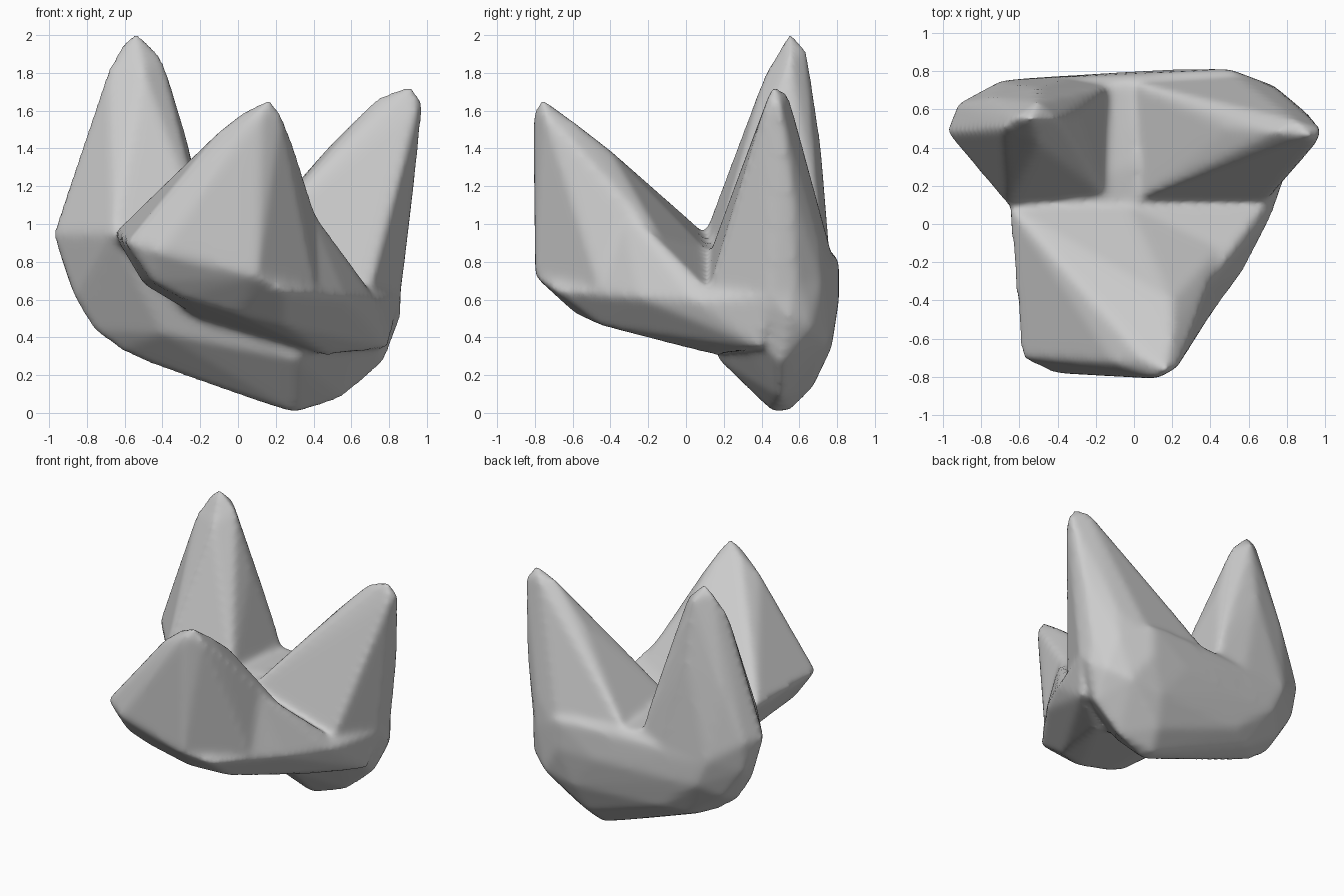
import bpy
import bmesh

cube = bpy.data.objects.get("Cube")
if cube:
    bpy.data.objects.remove(cube, do_unlink=True)

# Points shared by neighbouring lobes
valley_left = (-.66, .1, .95)
valley_mid = (-.03, .1, .87)
valley_right = (.7, .12, .65)
back_notch = (-.03, .75, .83)
left_corner = (-.98, .48, .95)
front_corner = (-.59, -.7, .9)
right_ridge = (.48, -.08, .84)
right_heel = (.42, -.45, .64)
right_side = (.86, .45, .62)

# Rounded rear half of the crown base
rear_base = [
    left_corner, valley_left, valley_mid, valley_right, back_notch, right_side,
    (.3, .46, 0), (.3, .55, .01), (.56, .5, .08), (.77, .5, .26),
    (.86, .55, .5), (.07, .5, .07), (-.17, .5, .17), (.35, .67, .13),
    (-.47, .5, .26), (-.47, .64, .31), (-.62, .48, .33), (-.76, .47, .43),
    (-.75, .62, .5), (-.86, .45, .6), (-.9, .6, .72), (-.6, .76, .6),
    (.2, .81, .6), (.5, .81, .6), (-.3, .78, .6), (.4, .77, .34),
    (-.3, .72, .35), (-.7, .75, .8), (-.92, .63, .94), (.74, .72, .7),
    (.8, .66, .45), (.65, .75, .38), (.86, .58, .8), (.3, .17, .28),
    (-.4, .26, .42), (.5, .81, .82)]

# Shelf that carries the front cusp
front_base = [
    front_corner, valley_left, valley_mid, valley_right, right_heel, right_side,
    (-.61, -.35, .92), (-.42, -.78, .85), (.1, -.8, .72), (.25, -.7, .65),
    (.57, -.25, .61), (.72, .04, .6), (.8, .4, .34),
    (-.45, -.66, .69), (-.3, -.62, .61), (0, -.58, .52), (.25, -.45, .46),
    (.4, -.1, .39), (.48, .17, .3), (-.5, 0, .68), (-.2, .2, .5)]

# Tall rear cusp on the -x side
tall_cusp = [
    left_corner, valley_left, (-.15, .15, .86), (-.14, .72, .9),
    (-.54, .55, 2.02), (-.61, .56, 1.97), (-.4, .55, 1.88),
    (-.69, .5, 1.82), (-.5, .42, 1.8), (-.5, .64, 1.92),
    (-.81, .5, 1.45), (-.28, .55, 1.48), (-.55, .31, 1.4), (-.23, .5, 1.2),
    (-.5, .71, 1.45), (-.75, .66, 1.35), (-.92, .63, .95),
    (-.7, .75, .8), (-.3, .78, .6), (-.6, .76, .6), (-.9, .6, .72)]

# Blade-like rear cusp on the +x side
blade_cusp = [
    valley_right, back_notch, right_side, (.03, .13, .86),
    (.92, .46, 1.74), (.98, .5, 1.64), (.96, .42, 1.63), (.75, .48, 1.68),
    (.85, .54, 1.69), (.5, .5, 1.43), (.62, .62, 1.3), (.93, .56, 1.2),
    (.86, .58, .65), (.4, .31, 1.2), (.5, .81, .7), (.74, .72, .7),
    (.74, .71, .9), (.2, .81, .6)]

# Front cusp and the lower wing of its right-hand ridge
front_cusp = [
    front_corner, valley_left, valley_mid, right_ridge, right_heel,
    (.17, -.77, 1.67), (.12, -.81, 1.6), (.23, -.75, 1.58), (.04, -.7, 1.6),
    (-.1, -.73, 1.49), (-.35, -.72, 1.13), (.1, -.8, .72), (-.42, -.78, .85),
    (.29, -.6, 1.43), (.35, -.38, 1.17), (.2, -.4, 1.39), (.2, -.58, 1.53),
    (0, -.05, 1), (-.61, -.3, .93)]
ridge_wing = [
    valley_mid, valley_right, right_ridge, right_heel,
    (.36, -.35, 1.12), (.57, -.25, .61), (.72, .04, .6), (.1, -.3, .7)]


def add_hull(mesh, points):
    """Add a closed convex lobe around the given points."""
    lobe = bmesh.new()
    for point in points:
        lobe.verts.new(point)
    hull = bmesh.ops.convex_hull(lobe, input=lobe.verts)
    unused = {item for item in hull["geom_interior"] + hull["geom_unused"]
              if isinstance(item, bmesh.types.BMVert)}
    bmesh.ops.delete(lobe, geom=list(unused), context="VERTS")
    bmesh.ops.recalc_face_normals(lobe, faces=lobe.faces)
    part = bpy.data.meshes.new("lobe")
    lobe.to_mesh(part)
    lobe.free()
    mesh.from_mesh(part)
    bpy.data.meshes.remove(part)


# Gather all lobes into one crown
crown_mesh = bpy.data.meshes.new("crown")
builder = bmesh.new()
for lobe_points in (rear_base, front_base, tall_cusp, blade_cusp,
                    front_cusp, ridge_wing):
    add_hull(builder, lobe_points)
builder.to_mesh(crown_mesh)
builder.free()
crown = bpy.data.objects.new("tooth_crown", crown_mesh)
bpy.context.collection.objects.link(crown)

# Plain grey surface
grey = bpy.data.materials.new("plain grey")
grey.use_nodes = True
colour = (.6, .6, .6, 1)
grey.diffuse_color = colour
grey.node_tree.nodes["Principled BSDF"].inputs["Base Color"].default_value = colour
crown_mesh.materials.append(grey)

# Fuse the lobes into one skin and soften the seams
fuse = crown.modifiers.new("fuse", "REMESH")
fuse.mode = "VOXEL"
fuse.voxel_size = .022
fuse.use_smooth_shade = True
soften = crown.modifiers.new("soften", "SMOOTH")
soften.factor = .5
soften.iterations = 12
